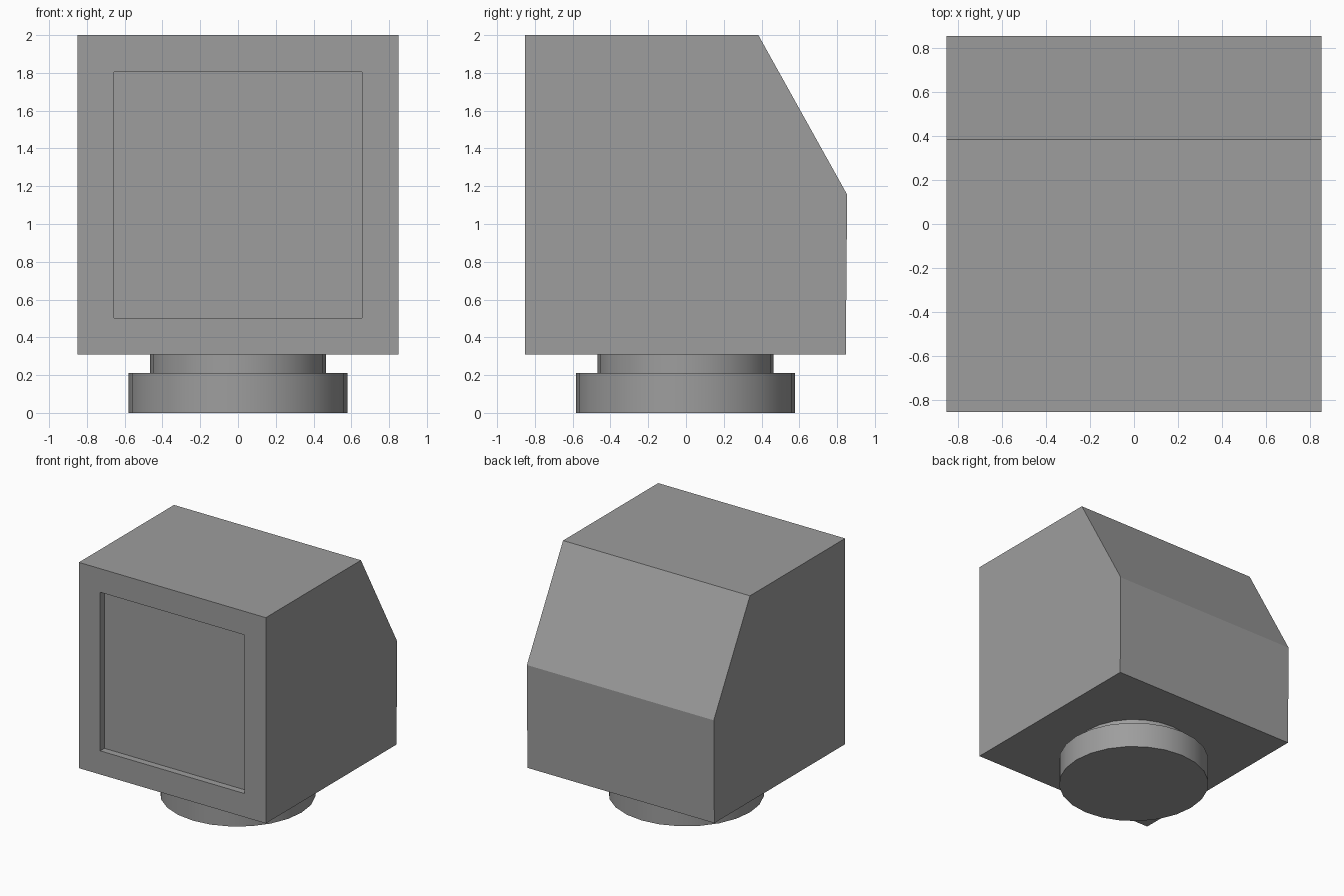
import bpy
import bmesh
import math
from mathutils import Vector

default_cube = bpy.data.objects.get("Cube")
if default_cube:
    bpy.data.objects.remove(default_cube, do_unlink=True)

# One plain grey for every part
GREY = (0.34, 0.34, 0.34, 1.0)
grey = bpy.data.materials.new("plain grey")
grey.use_nodes = True
grey.diffuse_color = GREY
shader = next(n for n in grey.node_tree.nodes if n.type == 'BSDF_PRINCIPLED')
shader.inputs["Base Color"].default_value = GREY


def add_housing():
    # Side profile (y, z) extruded across the width
    half_width = 0.85
    profile = [(-0.853, 0.308), (0.846, 0.308), (0.853, 1.156),
               (0.383, 2.0), (-0.853, 2.0)]
    bm = bmesh.new()
    side = bm.faces.new([bm.verts.new((-half_width, y, z)) for y, z in profile])
    sweep = bmesh.ops.extrude_face_region(bm, geom=[side])
    moved = [g for g in sweep["geom"] if isinstance(g, bmesh.types.BMVert)]
    bmesh.ops.translate(bm, verts=moved, vec=(2 * half_width, 0, 0))
    bmesh.ops.recalc_face_normals(bm, faces=bm.faces[:])

    # Recessed square screen in the front
    front = min(bm.faces, key=lambda f: f.calc_center_median().y)
    bmesh.ops.inset_region(bm, faces=[front], thickness=0.194, use_even_offset=True)
    screen = bmesh.ops.extrude_discrete_faces(bm, faces=[front])["faces"][0]
    bmesh.ops.translate(bm, verts=screen.verts[:], vec=Vector((0, 0.055, 0)))
    bmesh.ops.recalc_face_normals(bm, faces=bm.faces[:])

    mesh = bpy.data.meshes.new("housing")
    bm.to_mesh(mesh)
    bm.free()
    housing = bpy.data.objects.new("housing", mesh)
    bpy.context.collection.objects.link(housing)
    mesh.materials.append(grey)


def add_disc(name, radius, bottom, top):
    bpy.ops.mesh.primitive_cylinder_add(
        vertices=24, radius=radius, depth=top - bottom,
        location=(0, -0.003, (top + bottom) / 2))
    disc = bpy.context.object
    disc.name = name
    disc.data.materials.append(grey)
    bpy.ops.object.shade_smooth_by_angle(angle=math.radians(30))


add_housing()

# Round stand: wide foot and narrower neck
add_disc("stand_foot", 0.58, 0.0, 0.212)
add_disc("stand_neck", 0.465, 0.212, 0.308)
